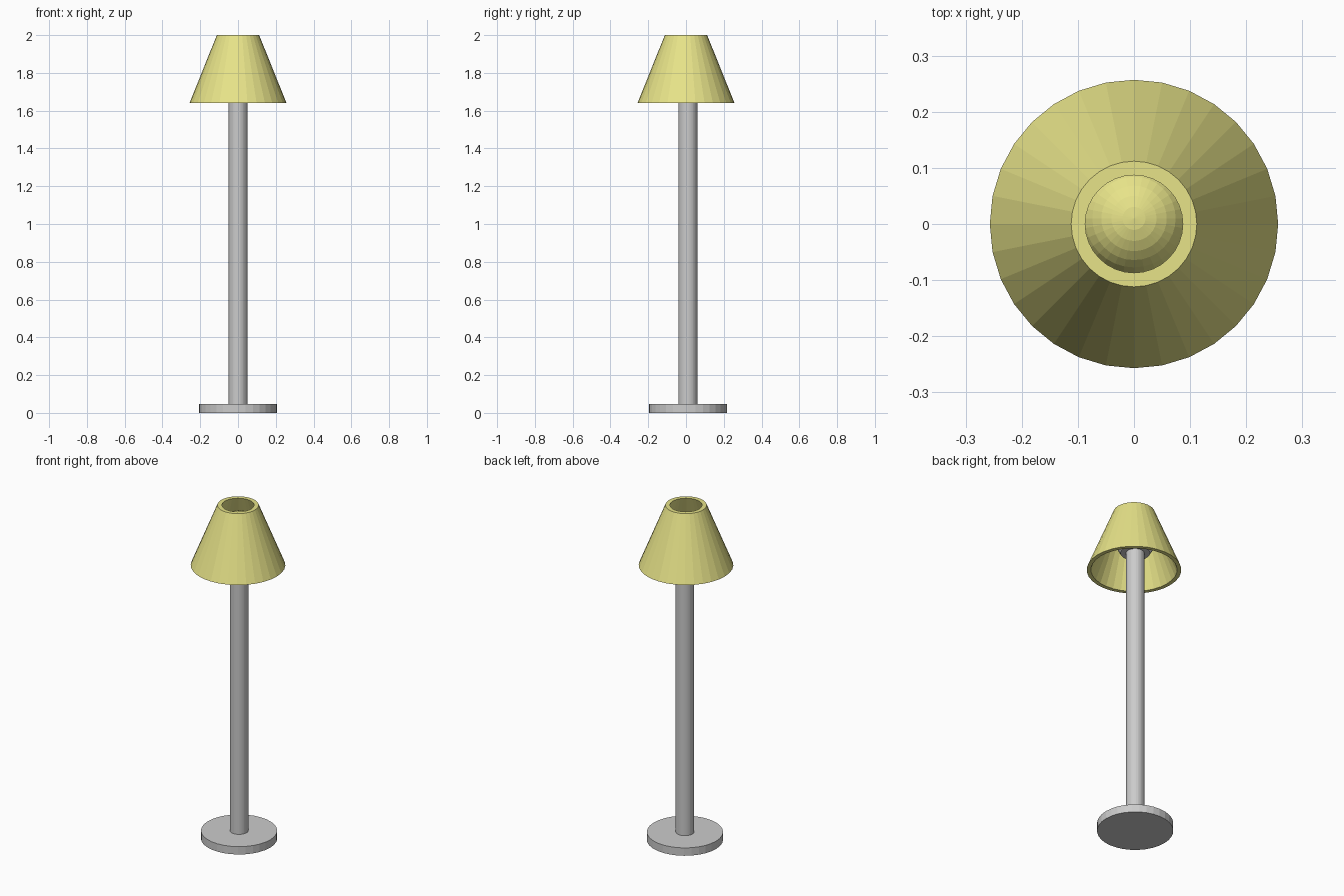
import bpy, bmesh, math

if "Cube" in bpy.data.objects:
    bpy.data.objects.remove(bpy.data.objects["Cube"])

yellow = bpy.data.materials.new("yellow")
yellow.diffuse_color = (0.80, 0.77, 0.25, 1)
yellow.use_nodes = True
yellow.node_tree.nodes["Principled BSDF"].inputs["Base Color"].default_value = yellow.diffuse_color
SIDES = 32
OFF_Y = 0.01  # base, pole, socket and bulb sit slightly behind the shade axis


def lathe(name, profile, y=0.0, closed=False, mat=None):
    """Revolve (radius, z) points around a vertical axis."""
    bm = bmesh.new()
    vs = [bm.verts.new((r, 0, z)) for r, z in profile]
    pairs = list(zip(vs, vs[1:])) + ([(vs[-1], vs[0])] if closed else [])
    edges = [bm.edges.new(p) for p in pairs]
    bmesh.ops.spin(bm, geom=vs + edges, cent=(0, 0, 0), axis=(0, 0, 1),
                   angle=math.tau, steps=SIDES, use_duplicate=False)
    bmesh.ops.remove_doubles(bm, verts=bm.verts, dist=1e-5)
    bmesh.ops.recalc_face_normals(bm, faces=bm.faces)
    me = bpy.data.meshes.new(name)
    bm.to_mesh(me)
    bm.free()
    ob = bpy.data.objects.new(name, me)
    ob.location.y = y
    bpy.context.collection.objects.link(ob)
    if mat:
        me.materials.append(mat)
    return ob


# Round foot and pole
lathe("base", [(0, 0), (0.207, 0), (0.207, 0.047), (0, 0.047)], OFF_Y)
lathe("pole", [(0, 0.047), (0.05, 0.047), (0.05, 1.745), (0, 1.745)], OFF_Y)

# Bulb holder, widening upward
lathe("socket", [(0, 1.74), (0.08, 1.74), (0.097, 1.77), (0.097, 1.80), (0, 1.80)], OFF_Y)

# Bulb
bpy.ops.mesh.primitive_uv_sphere_add(segments=32, ring_count=16, radius=0.105,
                                     location=(0, OFF_Y, 1.85))
bulb = bpy.context.object
bulb.name = "bulb"
bulb.data.materials.append(yellow)

# Open conical shade with thick wall
lathe("lampshade", [(0.257, 1.64), (0.112, 2.0), (0.087, 2.0), (0.234, 1.64)],
      closed=True, mat=yellow)
